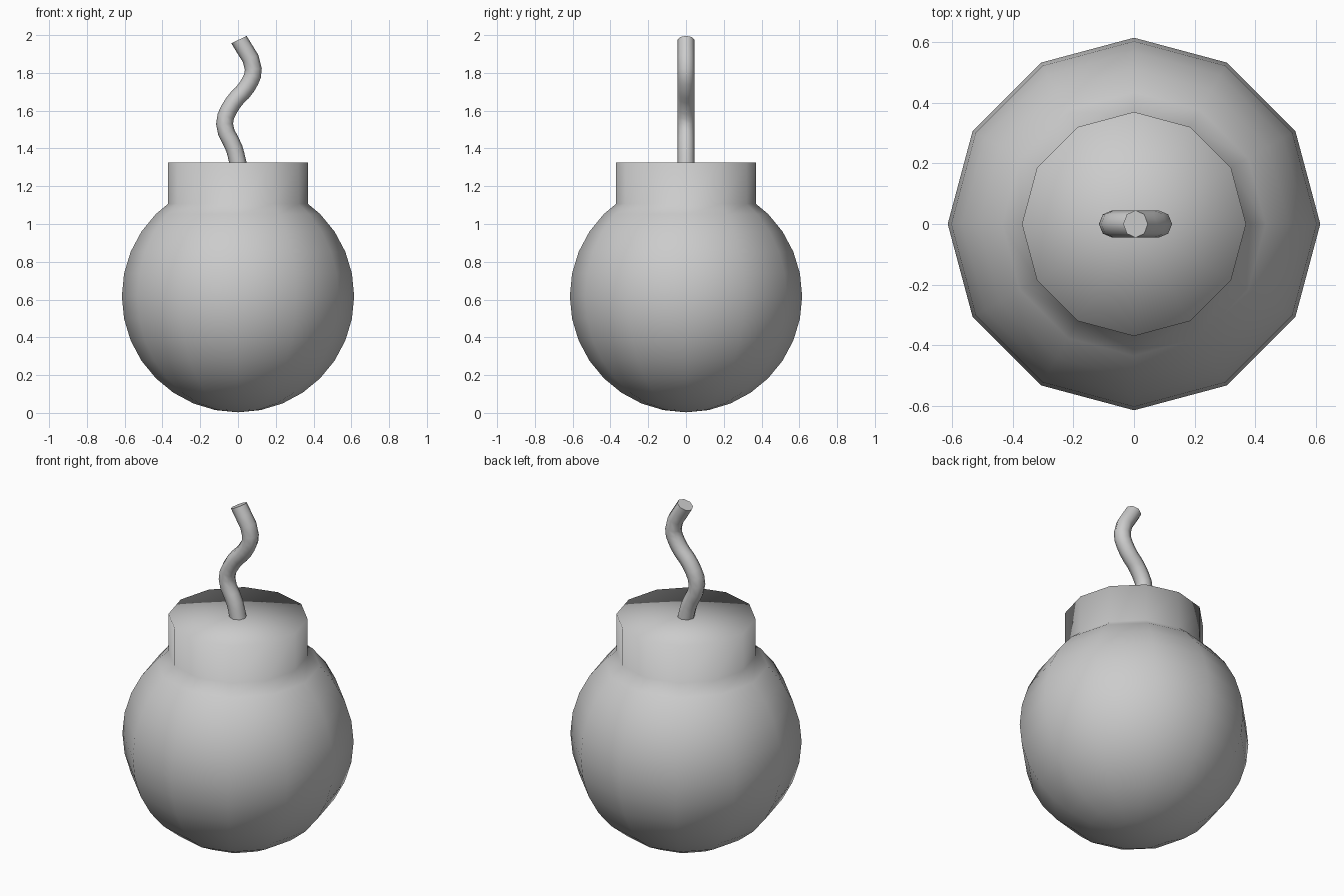
import bpy, bmesh, math

if "Cube" in bpy.data.objects:
    bpy.data.objects.remove(bpy.data.objects["Cube"])

SIDES = 12
R = 0.615       # ball radius
NECK_R = 0.37
NECK_TOP = 1.325


def lathe(name, profile, sides):
    """Revolve (radius, z) points around z; radius 0 makes a pole."""
    bm = bmesh.new()
    rings = []
    for r, z in profile:
        if r == 0:
            rings.append([bm.verts.new((0, 0, z))] * sides)
        else:
            rings.append([bm.verts.new((r * math.cos(2 * math.pi * i / sides),
                                        r * math.sin(2 * math.pi * i / sides), z))
                          for i in range(sides)])
    for lo, hi in zip(rings, rings[1:]):
        for i in range(sides):
            j = (i + 1) % sides
            corners = list(dict.fromkeys((lo[i], lo[j], hi[j], hi[i])))
            bm.faces.new(corners).smooth = True
    bmesh.ops.recalc_face_normals(bm, faces=bm.faces)
    mesh = bpy.data.meshes.new(name)
    bm.to_mesh(mesh)
    bm.free()
    obj = bpy.data.objects.new(name, mesh)
    bpy.context.collection.objects.link(obj)
    return obj


# Ball with a straight collar and flat top
step = math.pi / 16
profile = [(0, 0.003)]
profile += [(R * math.sin(k * step), 0.003 + R - R * math.cos(k * step)) for k in range(1, 13)]
profile += [(NECK_R, 1.107), (NECK_R, NECK_TOP), (0, NECK_TOP)]
lathe("bomb_body", profile, SIDES)

# Wavy fuse: round tube along a curve in the xz plane
path = [(0.005, 1.30), (-0.02, 1.40), (-0.071, 1.53), (-0.027, 1.64),
        (0.046, 1.725), (0.081, 1.82), (0.005, 1.976)]
curve = bpy.data.curves.new("fuse", 'CURVE')
curve.dimensions = '3D'
curve.bevel_depth = 0.045
curve.bevel_resolution = 2
curve.resolution_u = 3
curve.use_fill_caps = True
spline = curve.splines.new('BEZIER')
spline.bezier_points.add(len(path) - 1)
for p, (x, z) in zip(spline.bezier_points, path):
    p.co = (x, 0, z)
    p.handle_left_type = p.handle_right_type = 'AUTO'
fuse = bpy.data.objects.new("fuse", curve)
bpy.context.collection.objects.link(fuse)

bpy.context.view_layer.objects.active = fuse
fuse.select_set(True)
bpy.ops.object.convert(target='MESH')
bpy.ops.object.shade_smooth_by_angle(angle=math.radians(60))
